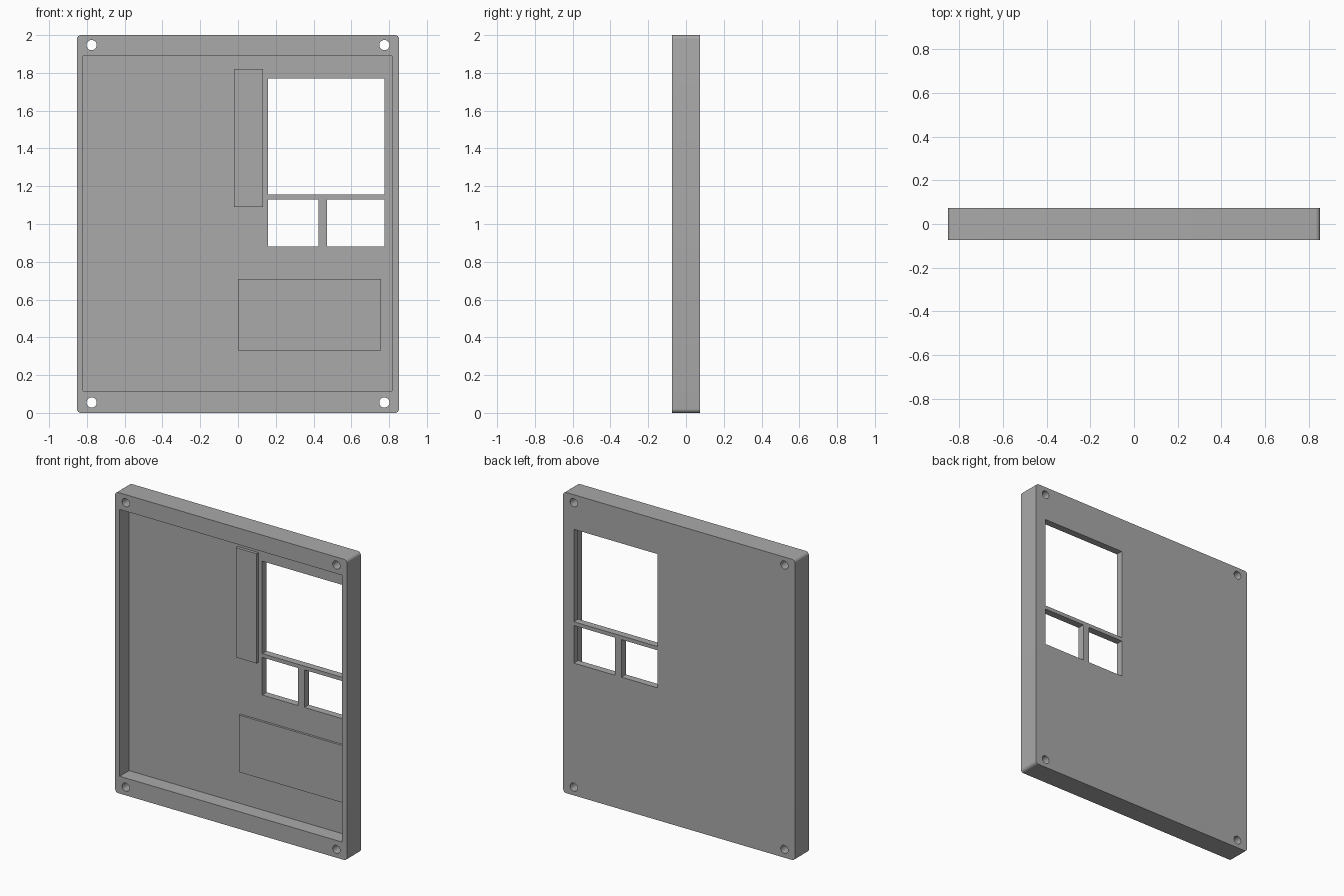
import bpy
import bmesh
from mathutils import Matrix, Vector

if "Cube" in bpy.data.objects:
    bpy.data.objects.remove(bpy.data.objects["Cube"], do_unlink=True)

FRONT, BACK = -0.073, 0.073
FLOOR = 0.026          # front surface of the recessed floor
CUT = 0.2              # reach of cutters past the panel

grey = bpy.data.materials.new("plain grey")
grey.use_nodes = True
grey.diffuse_color = (0.4, 0.4, 0.4, 1)
grey.node_tree.nodes["Principled BSDF"].inputs["Base Color"].default_value = (0.4, 0.4, 0.4, 1)


def finish(name, bm):
    mesh = bpy.data.meshes.new(name)
    bm.to_mesh(mesh)
    bm.free()
    mesh.materials.append(grey)
    obj = bpy.data.objects.new(name, mesh)
    bpy.context.collection.objects.link(obj)
    return obj


def box(name, x, y, z, radius=0):
    """Box from (min, max) ranges, with optional rounding of edges along y."""
    low, high = Vector((x[0], y[0], z[0])), Vector((x[1], y[1], z[1]))
    bm = bmesh.new()
    bmesh.ops.create_cube(bm, size=1, matrix=Matrix.Translation((low + high) / 2)
                          @ Matrix.Diagonal((high - low).to_4d()))
    if radius:
        edges = [e for e in bm.edges
                 if abs(e.verts[0].co.y - e.verts[1].co.y) > 0.01]
        bmesh.ops.bevel(bm, geom=edges, offset=radius, segments=6,
                        profile=0.5, affect='EDGES')
    return finish(name, bm)


def rod(name, x, z, radius):
    """Cylinder along y."""
    bm = bmesh.new()
    bmesh.ops.create_cone(bm, cap_ends=True, segments=32, radius1=radius,
                          radius2=radius, depth=2 * CUT,
                          matrix=Matrix.Translation((x, 0, z))
                          @ Matrix.Rotation(1.5707963, 4, 'X'))
    return finish(name, bm)


# Panel body with rounded corners
panel = box("panel_frame", (-0.853, 0.853), (FRONT, BACK), (0, 2), 0.022)

# Recess open to the front
cutters = [box("recess_cutter", (-0.82, 0.815), (-CUT, FLOOR), (0.115, 1.89))]

# Large window and the two small ones beneath it
for x, z in (((0.16, 0.775), (1.155, 1.77)),
             ((0.16, 0.425), (0.88, 1.13)),
             ((0.47, 0.775), (0.88, 1.13))):
    cutters.append(box("window_cutter", x, (-CUT, CUT), z))

# Screw holes in the corners
for x in (-0.775, 0.775):
    for z in (0.055, 1.947):
        cutters.append(rod("screw_hole_cutter", x, z, 0.027))

for cutter in cutters:
    cutter.hide_render = True
    mod = panel.modifiers.new("cut", 'BOOLEAN')
    mod.operation = 'DIFFERENCE'
    mod.solver = 'EXACT'
    mod.object = cutter

# Bake the cuts and discard the cutters
graph = bpy.context.evaluated_depsgraph_get()
baked = bpy.data.meshes.new_from_object(panel.evaluated_get(graph))
panel.modifiers.clear()
panel.data = baked
for cutter in cutters:
    bpy.data.objects.remove(cutter, do_unlink=True)

# Raised pads on the recessed floor
box("upright_pad", (-0.02, 0.132), (FLOOR - 0.02, FLOOR + 0.005), (1.09, 1.82))
box("lower_pad", (0, 0.757), (FLOOR - 0.015, FLOOR + 0.005), (0.33, 0.71))

# Smooth the round corners and holes, keep the edges sharp
bpy.ops.object.select_all(action='DESELECT')
panel.select_set(True)
bpy.context.view_layer.objects.active = panel
bpy.ops.object.shade_smooth_by_angle()
